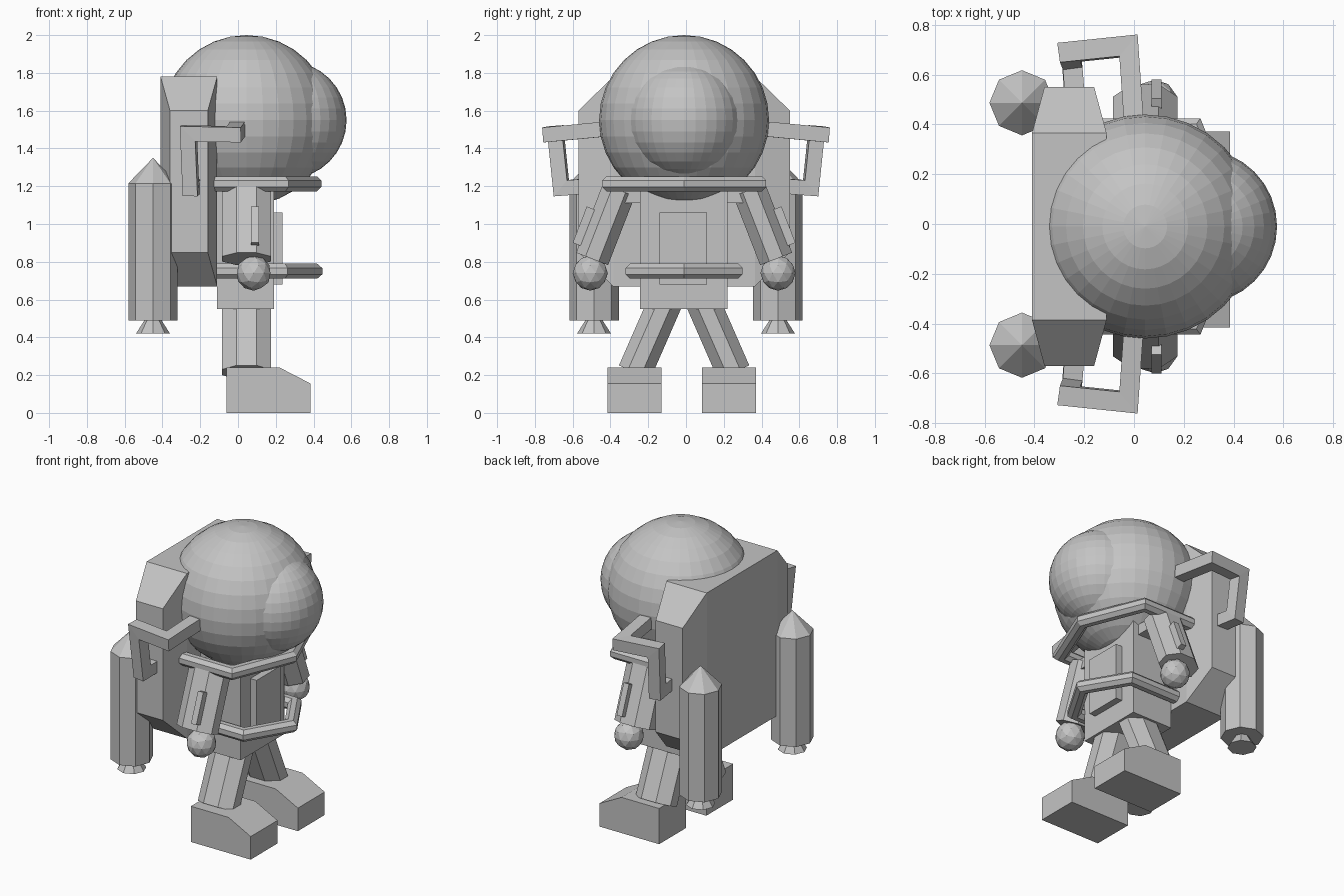
import bpy, bmesh, math
from mathutils import Vector as V

if "Cube" in bpy.data.objects:
    bpy.data.objects.remove(bpy.data.objects["Cube"])

grey = bpy.data.materials.new("suit grey")
grey.diffuse_color = (0.55, 0.55, 0.55, 1)
grey.use_nodes = True
grey.node_tree.nodes["Principled BSDF"].inputs["Base Color"].default_value = grey.diffuse_color
CY = -0.01  # body centre line


def finish(name, bm):
    bmesh.ops.recalc_face_normals(bm, faces=bm.faces)
    me = bpy.data.meshes.new(name)
    bm.to_mesh(me)
    bm.free()
    me.materials.append(grey)
    ob = bpy.data.objects.new(name, me)
    bpy.context.collection.objects.link(ob)
    return ob


def hull(name, pts):
    bm = bmesh.new()
    for p in pts:
        bm.verts.new(p)
    bmesh.ops.convex_hull(bm, input=bm.verts)
    bmesh.ops.dissolve_limit(bm, angle_limit=0.01, verts=bm.verts, edges=bm.edges)
    return finish(name, bm)


def corners(x0, x1, y0, y1, z0, z1):
    return [(x, y, z) for x in (x0, x1) for y in (y0, y1) for z in (z0, z1)]


def ball(name, c, r):
    bm = bmesh.new()
    bmesh.ops.create_uvsphere(bm, u_segments=32, v_segments=16, radius=r)
    bmesh.ops.translate(bm, vec=c, verts=bm.verts)
    return finish(name, bm)


def sweep(name, pts, ru, rv, sides, phase=0.0, u=(1, 0, 0)):
    """Polygon section swept along a path with mitred corners."""
    pts = [V(p) for p in pts]
    dirs = [(b - a).normalized() for a, b in zip(pts, pts[1:])]
    u = V(u)
    u = (u - u.dot(dirs[0]) * dirs[0]).normalized()
    v = dirs[0].cross(u)
    ring = [pts[0] + u * ru * math.cos(a) + v * rv * math.sin(a)
            for a in (phase + i * math.tau / sides for i in range(sides))]
    bm = bmesh.new()
    rings = [[bm.verts.new(p) for p in ring]]
    for i, d in enumerate(dirs):
        n = (d + dirs[i + 1]).normalized() if i + 1 < len(dirs) else d
        ring = [p + d * ((pts[i + 1] - p).dot(n) / d.dot(n)) for p in ring]
        rings.append([bm.verts.new(p) for p in ring])
    for a, b in zip(rings, rings[1:]):
        for i in range(sides):
            j = (i + 1) % sides
            bm.faces.new((a[i], a[j], b[j], b[i]))
    bm.faces.new(rings[0])
    bm.faces.new(rings[-1])
    return finish(name, bm)


def lathe(name, x, y, prof, sides=8):
    """Stack of (radius, height) rings, hulled per section."""
    pts = [(x + r * math.cos(i * math.tau / sides), y + r * math.sin(i * math.tau / sides), z)
           for r, z in prof for i in range(sides if r else 1)]
    return hull(name, pts)


# Helmet and visor
ball("helmet", (0.045, CY, 1.55), 0.45)
ball("visor", (0.264, CY, 1.55), 0.311)

# Torso and chest panel
hull("torso", corners(-0.11, 0.19, -0.243, 0.22, 0.55, 1.2))
hull("chest_panel", corners(0.15, 0.236, -0.14, 0.112, 0.68, 1.06))

# Backpack with chamfered sides
hull("backpack", corners(-0.41, -0.11, CY - 0.375, CY + 0.375, 0.67, 1.78)
     + corners(-0.36, -0.16, CY - 0.56, CY + 0.56, 0.85, 1.6))

# Bent tubes round the chest and waist
for name, w, z in (("chest_tube", 0.395, 1.213), ("waist_tube", 0.27, 0.75)):
    sweep(name, [(-0.13, CY - w, z), (0.24, CY - w, z), (0.40, CY, z),
                 (0.24, CY + w, z), (-0.13, CY + w, z)],
          0.043, 0.043, 8, math.pi / 8, (0, 0, 1))

for side, s in (("right", -1), ("left", 1)):
    # Arm, shoulder link, sleeve panel, hand
    top, low = V((0.045, CY + s * 0.345, 1.18)), V((0.045, CY + s * 0.487, 0.815))
    sweep(side + "_arm", [top, low], 0.14, 0.098, 8, math.pi / 8)
    hull(side + "_shoulder", corners(-0.06, 0.15, CY + s * 0.2, CY + s * 0.35, 1.11, 1.18))
    d = (low - top).normalized()
    n = V((0, -s * d.z, s * d.y))
    mid = (top + low) / 2 + d * 0.05 + n * 0.09 + V((0.045, 0, 0))
    sweep(side + "_sleeve_panel", [mid - d * 0.103, mid + d * 0.103],
          0.02 * 2 ** 0.5, 0.037 * 2 ** 0.5, 4, math.pi / 4)
    bm = bmesh.new()
    bmesh.ops.create_icosphere(bm, subdivisions=2, radius=0.093)
    bmesh.ops.translate(bm, vec=(0.083, CY + s * 0.497, 0.74), verts=bm.verts)
    finish(side + "_hand", bm)

    # Leg and boot
    sweep(side + "_leg", [(0.045, CY + s * 0.085, 0.62), (0.045, CY + s * 0.262, 0.215)],
          0.14, 0.098, 8, math.pi / 8)
    y0, y1 = -0.022 + s * 0.108, -0.022 + s * 0.393
    hull(side + "_boot", [(x, y, z) for y in (y0, y1) for x, z in
                          ((-0.06, 0), (0.385, 0), (0.385, 0.155), (0.22, 0.24), (-0.06, 0.24))])

    # Thruster tank with pointed cap and flared nozzle
    lathe(side + "_thruster", -0.45, s * 0.487, [(0.131, 0.49), (0.131, 1.215), (0, 1.35)])
    lathe(side + "_nozzle", -0.45, s * 0.487, [(0.09, 0.42), (0.042, 0.495)])

    # Square-section control handle
    sweep(side + "_handle", [(0.0, s * 0.40, 1.505), (-0.022, s * 0.715, 1.475),
                             (-0.262, s * 0.69, 1.48), (-0.25, s * 0.66, 1.19),
                             (-0.24, s * 0.53, 1.2)],
          0.056, 0.056, 4, math.pi / 4, (0, 0, 1))
